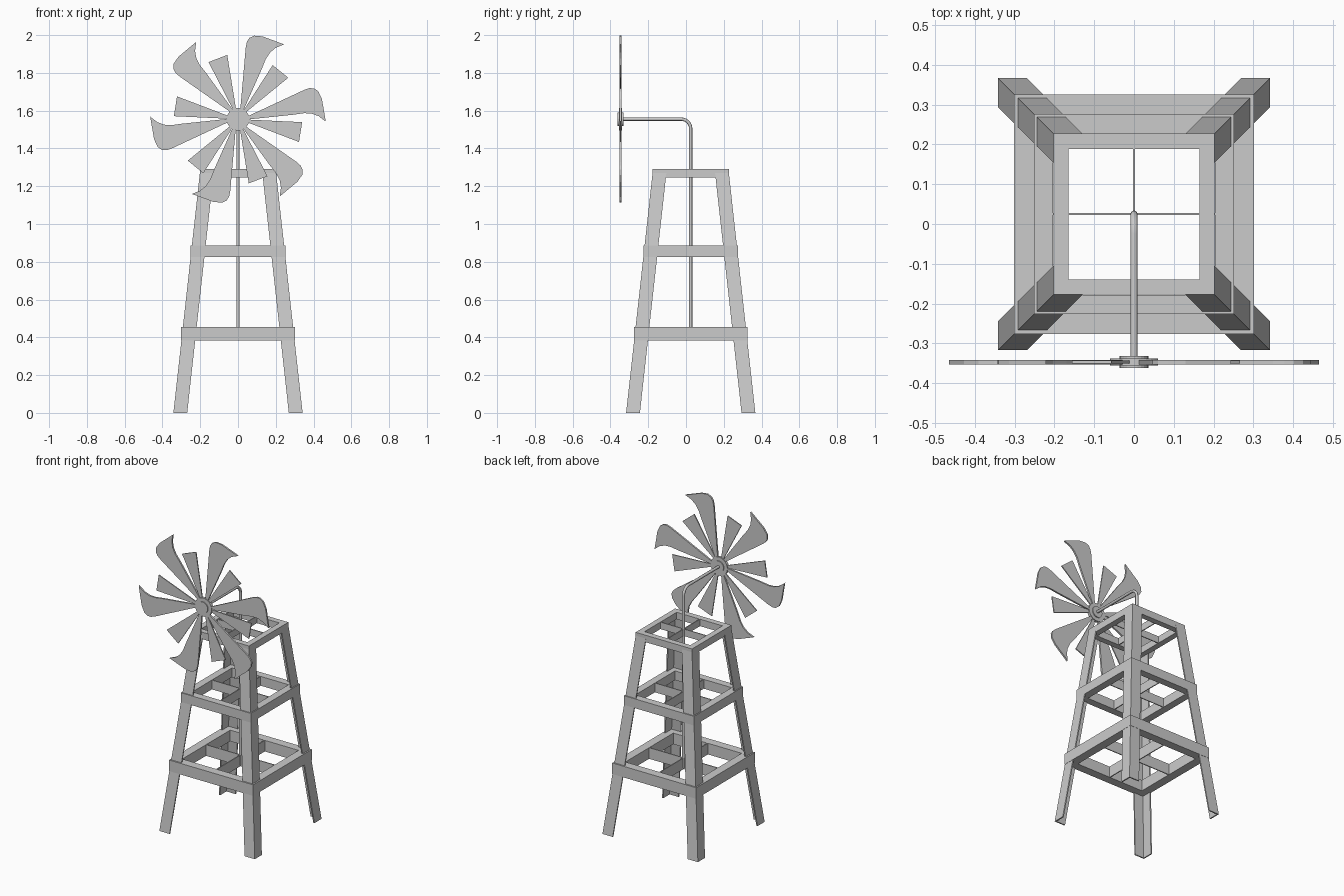
import bpy, bmesh
from math import radians, cos, sin, pi
from mathutils import Matrix, Vector

if "Cube" in bpy.data.objects:
    bpy.data.objects.remove(bpy.data.objects["Cube"])

CY = 0.025                       # tower axis in y
HUB = Vector((0, -0.347, 1.555))  # wheel centre


def finish(name, bm):
    bmesh.ops.recalc_face_normals(bm, faces=bm.faces[:])
    me = bpy.data.meshes.new(name)
    bm.to_mesh(me)
    bm.free()
    ob = bpy.data.objects.new(name, me)
    bpy.context.collection.objects.link(ob)
    return ob


def loft(bm, loops, caps=True):
    """Skin a list of closed vertex loops."""
    rings = [[bm.verts.new(p) for p in lp] for lp in loops]
    n = len(rings[0])
    for a, b in zip(rings, rings[1:]):
        for i in range(n):
            j = (i + 1) % n
            bm.faces.new((a[i], a[j], b[j], b[i]))
    if caps:
        bm.faces.new(rings[0])
        bm.faces.new(rings[-1])
    return rings


def box(bm, x0, x1, y0, y1, z0, z1):
    loft(bm, [[(x0, y0, z), (x1, y0, z), (x1, y1, z), (x0, y1, z)] for z in (z0, z1)])


# Leaning angle-section legs, one per corner
W, T = 0.073, 0.008
section = [(0, 0), (-W, 0), (-W, -T), (-T, -T), (-T, -W), (0, -W)]
for sx, nx in ((-1, "left"), (1, "right")):
    for sy, ny in ((-1, "front"), (1, "back")):
        bm = bmesh.new()
        loft(bm, [[(sx * (c + x), CY + sy * (c + y), z) for x, y in section]
                  for c, z in ((0.342, 0), (0.2, 1.287))])
        finish(f"{ny}_{nx}_leg", bm)

# Square frames with thin cross plates holding the pole
for name, h, t, z0, z1 in (("lower", 0.301, 0.056, 0.383, 0.455),
                           ("middle", 0.251, 0.048, 0.825, 0.885),
                           ("top", 0.202, 0.038, 1.245, 1.29)):
    bm = bmesh.new()
    sq = lambda r, z: [(-r, CY - r, z), (r, CY - r, z), (r, CY + r, z), (-r, CY + r, z)]
    loft(bm, [sq(h, z0), sq(h, z1), sq(h - t, z1), sq(h - t, z0), sq(h, z0)], caps=False)
    bmesh.ops.remove_doubles(bm, verts=bm.verts[:], dist=1e-5)
    finish(name + "_frame", bm)
    bm = bmesh.new()
    r, p = h - t, 0.003
    box(bm, -r, r, CY - p, CY + p, z0, z1)
    box(bm, -p, p, CY - r, CY + r, z0, z1)
    finish(name + "_cross_plates", bm)

# Pole bending forward into the wheel shaft
R = 0.05
path = [(CY, 0.39)]
path += [(CY - R + R * cos(a * pi / 12), HUB.z - R + R * sin(a * pi / 12)) for a in range(7)]
path += [(HUB.y, HUB.z)]
cu = bpy.data.curves.new("pole_and_shaft", 'CURVE')
cu.dimensions = '3D'
cu.bevel_depth = 0.009
cu.bevel_resolution = 2
cu.use_fill_caps = True
sp = cu.splines.new('POLY')
sp.points.add(len(path) - 1)
for pt, (y, z) in zip(sp.points, path):
    pt.co = (0, y, z, 1)
bpy.context.collection.objects.link(bpy.data.objects.new("pole_and_shaft", cu))


# Wheel hub: stacked discs
bm = bmesh.new()
for rad, depth in ((0.06, 0.018), (0.036, 0.03)):
    bmesh.ops.create_cone(bm, cap_ends=True, segments=24, radius1=rad, radius2=rad, depth=depth,
                          matrix=Matrix.Translation(HUB) @ Matrix.Rotation(pi / 2, 4, 'X'))
finish("wheel_hub", bm)


# Blades: flat outlines (in hundredths) extruded and repeated six times
def blades(name, outline, thick):
    bm = bmesh.new()
    for k in range(6):
        rot = Matrix.Rotation(radians(60 * k), 3, 'Y')
        loft(bm, [[HUB + rot @ Vector((x / 100, y, z / 100)) for x, z in outline]
                  for y in (-thick / 2, thick / 2)])
    finish(name, bm)


blades("hooked_blades", [(1.2, 5), (4.1, 38), (4.7, 41), (6, 43), (8.5, 44.2), (13, 43.8),
                         (24.4, 39.6), (20, 37.8), (17, 35.3), (14.8, 32), (12.8, 27), (3, 5)], 0.011)
blades("small_blades", [(-2.6, 5), (-15.6, 30.2), (-5.7, 34), (-1, 5)], 0.007)
